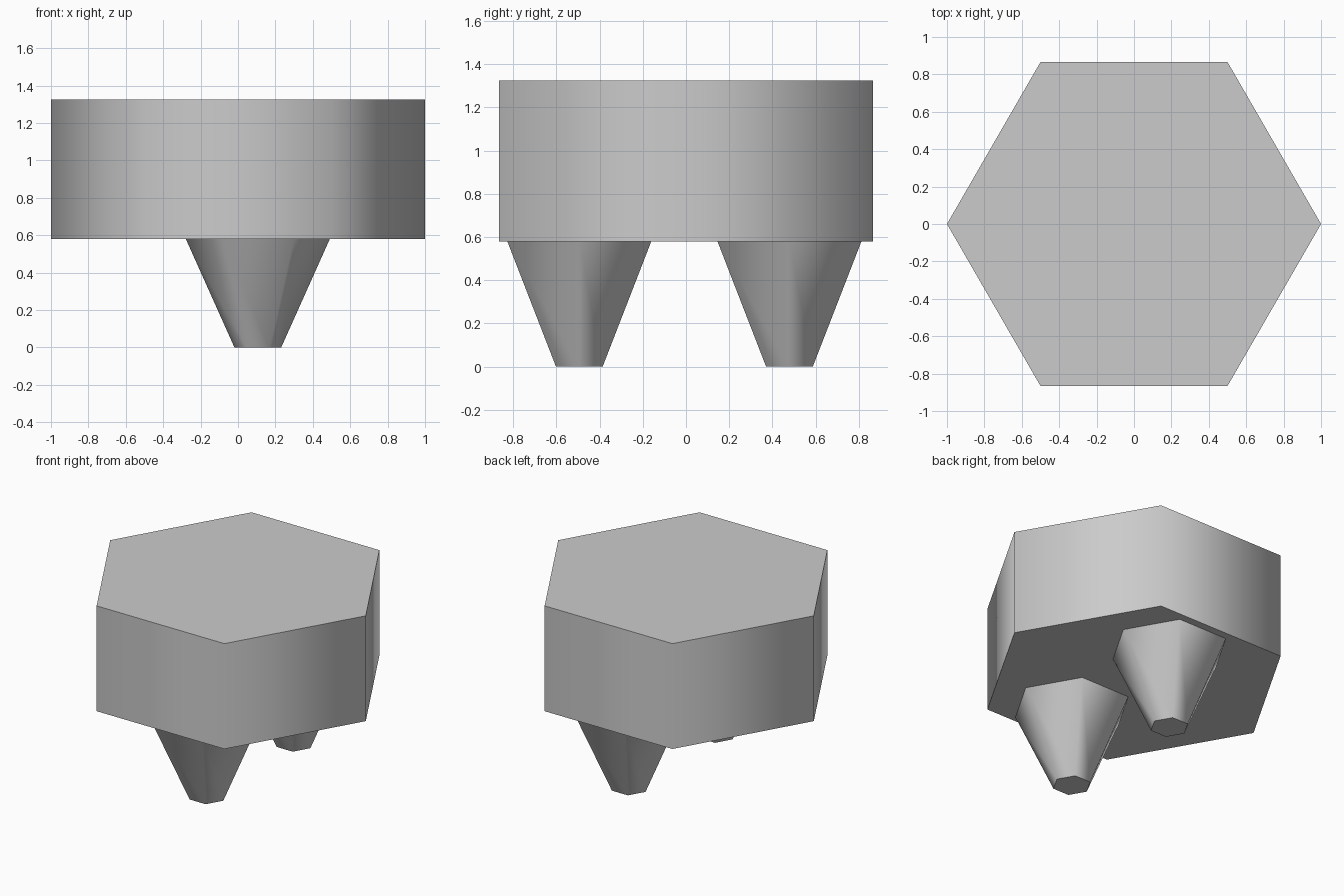
import bpy
from math import radians

default = bpy.data.objects.get("Cube")
if default:
    bpy.data.objects.remove(default, do_unlink=True)

grey = bpy.data.materials.new("light grey")
grey.use_nodes = True
colour = (0.6, 0.6, 0.6, 1)
grey.diffuse_color = colour
grey.node_tree.nodes["Principled BSDF"].inputs["Base Color"].default_value = colour


def hex_frustum(name, bottom_radius, top_radius, z0, z1, x=0, y=0):
    """Six-sided frustum with corners along x, smooth sides and sharp caps."""
    bpy.ops.mesh.primitive_cone_add(
        vertices=6, radius1=bottom_radius, radius2=top_radius,
        depth=z1 - z0, location=(x, y, (z0 + z1) / 2),
        rotation=(0, 0, radians(30)))
    part = bpy.context.object
    part.name = name
    part.data.materials.append(grey)
    bpy.ops.object.transform_apply(location=False, rotation=True, scale=False)
    bpy.ops.object.shade_smooth_by_angle(angle=radians(62))
    return part


# Thick hexagonal body
hex_frustum("body", 1, 1, 0.58, 1.325)

# Two tapered legs, one at the front and one at the back
for name, y in (("front_leg", -0.494), ("back_leg", 0.479)):
    hex_frustum(name, 0.125, 0.385, 0, 0.58, x=0.106, y=y)
